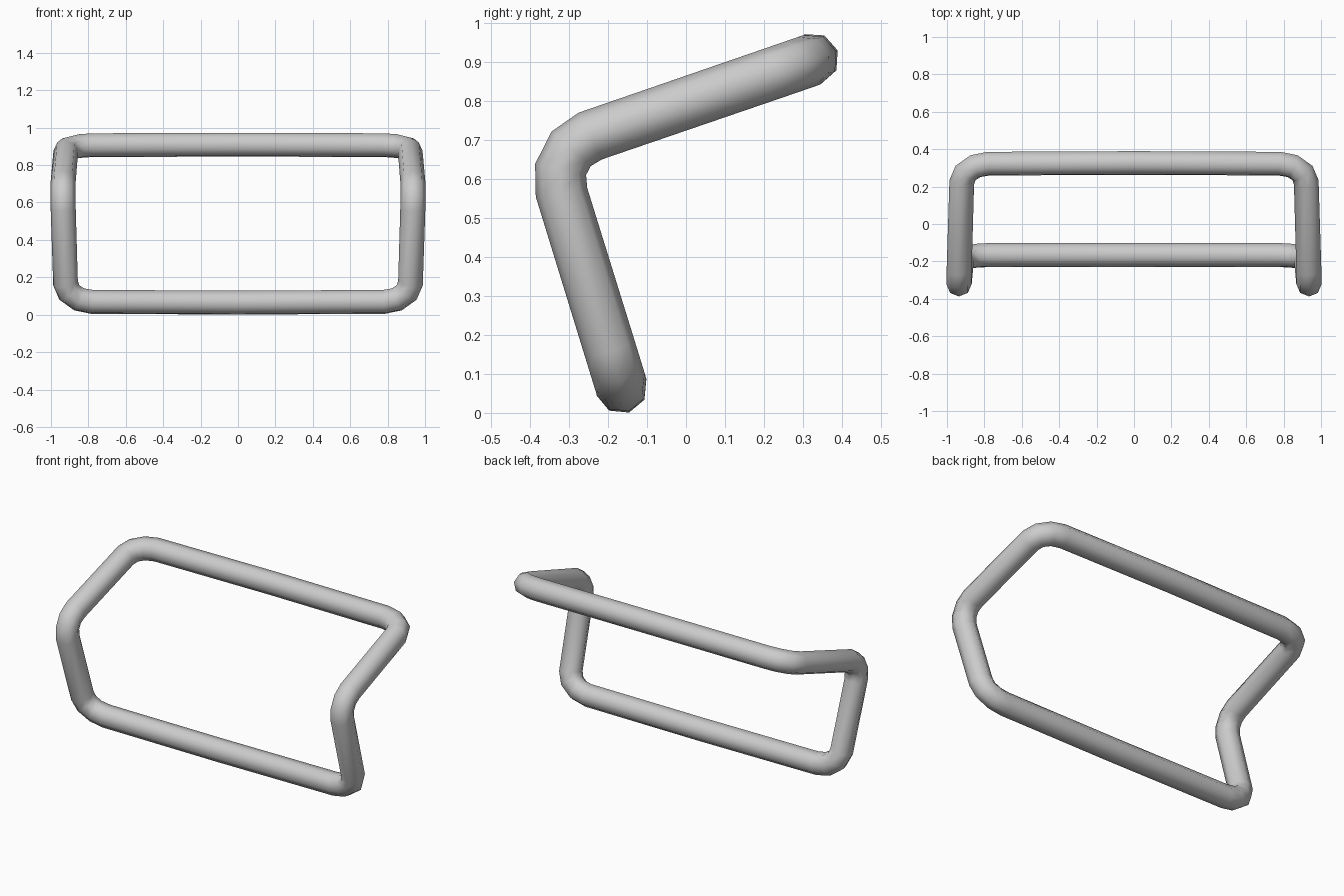
import bpy, bmesh, math
from mathutils import Vector

if "Cube" in bpy.data.objects:
    bpy.data.objects.remove(bpy.data.objects["Cube"])

RADIUS, SIDES = 0.067, 8


def fillet(prev, corner, nxt, d_in, d_out):
    """Four points rounding a corner."""
    a = (prev - corner).normalized() * d_in
    b = (nxt - corner).normalized() * d_out
    return [corner + a * (1 - math.sin(t)) + b * (1 - math.cos(t))
            for t in (math.radians(30 * i) for i in range(4))]


# Right half of the centreline: top rail, arm, elbow, leg, bottom rail
top_mid = Vector((0, 0.326, 0.909))
top_corner = Vector((0.918, 0.322, 0.906))
elbow = Vector((0.938, -0.353, 0.674))
low_corner = Vector((0.919, -0.166, 0.069))
low_mid = Vector((0, -0.166, 0.065))

half = [top_mid]
half += fillet(top_mid, top_corner, elbow, 0.14, 0.105)
half += fillet(top_corner, elbow, low_corner, 0.113, 0.113)
half += fillet(elbow, low_corner, low_mid, 0.105, 0.14)
half += [low_mid]

# Angle of the tube's reference direction in the side plane, turning at the elbow
arm = math.atan2(0.946, -0.324)
leg = math.atan2(-0.294, -0.956) + 2 * math.pi
angles = [arm] * 5 + [arm + (leg - arm) * f for f in (0.12, 0.36, 0.64, 0.88)] + [leg] * 5

# Mirror into a closed loop
path = half + [Vector((-p.x, p.y, p.z)) for p in reversed(half[1:-1])]
angles += list(reversed(angles[1:-1]))

# Sweep an octagon round the loop
bm = bmesh.new()
rings = []
n = len(path)
for i, p in enumerate(path):
    tan = ((p - path[i - 1]).normalized() + (path[(i + 1) % n] - p).normalized()).normalized()
    nor = Vector((0, math.cos(angles[i]), math.sin(angles[i])))
    nor = (nor - tan * nor.dot(tan)).normalized()
    side = tan.cross(nor)
    rings.append([bm.verts.new(p + RADIUS * (nor * math.cos(k * math.tau / SIDES)
                                             + side * math.sin(k * math.tau / SIDES)))
                  for k in range(SIDES)])
for i in range(n):
    r, q = rings[i], rings[(i + 1) % n]
    for k in range(SIDES):
        m = (k + 1) % SIDES
        bm.faces.new((r[k], r[m], q[m], q[k])).smooth = True
bmesh.ops.recalc_face_normals(bm, faces=bm.faces)

mesh = bpy.data.meshes.new("bent_tube_frame")
bm.to_mesh(mesh)
bm.free()
grey = bpy.data.materials.new("light grey")
grey.diffuse_color = (0.6, 0.6, 0.6, 1)
grey.use_nodes = True
grey.node_tree.nodes["Principled BSDF"].inputs["Base Color"].default_value = grey.diffuse_color
mesh.materials.append(grey)
frame = bpy.data.objects.new("bent_tube_frame", mesh)
bpy.context.collection.objects.link(frame)
